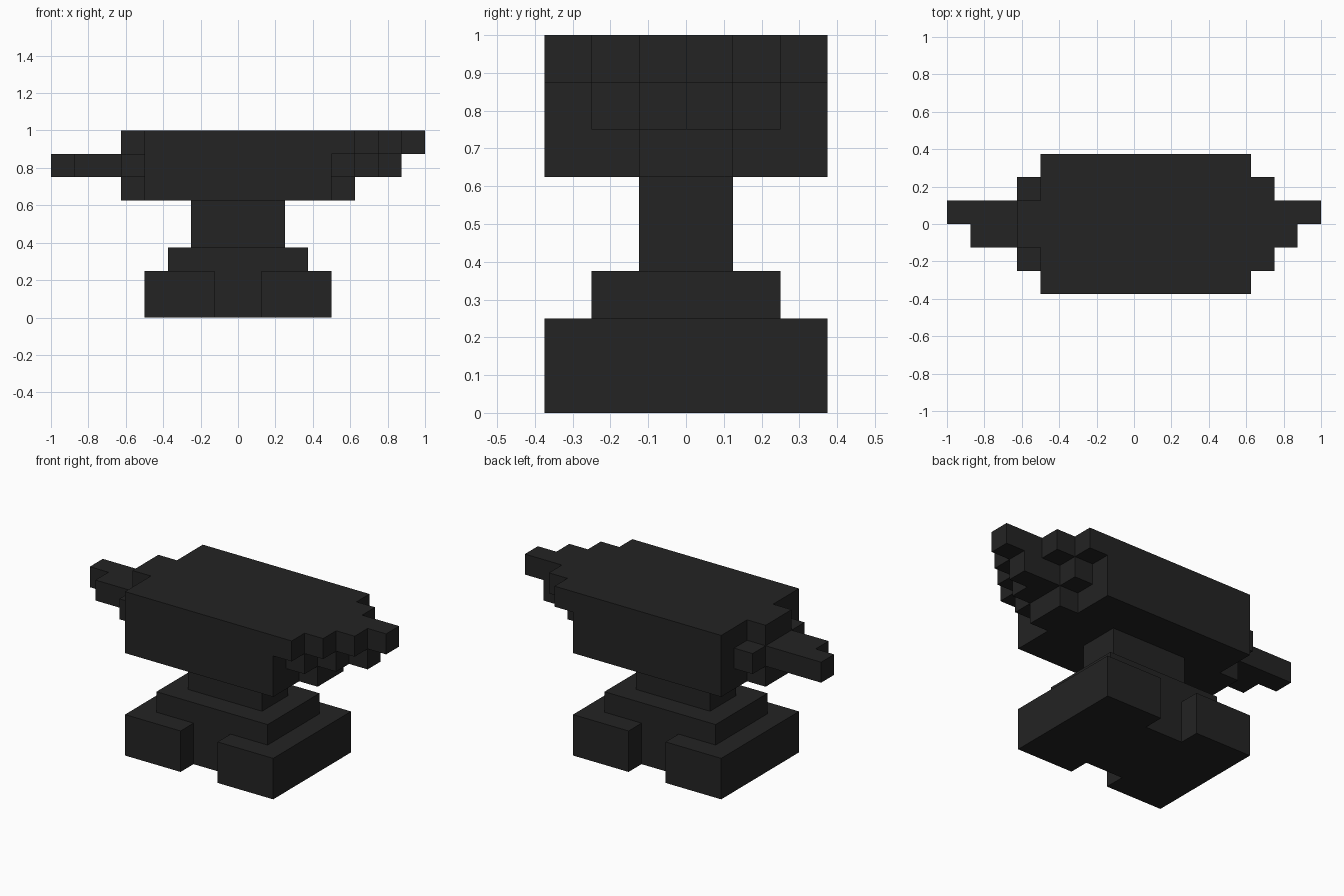
import bpy, bmesh, math
from mathutils import Vector

if "Cube" in bpy.data.objects:
    bpy.data.objects.remove(bpy.data.objects["Cube"])

U = 0.125  # one block of the model's grid

iron = bpy.data.materials.new("dark iron")
iron.diffuse_color = (0.017, 0.017, 0.017, 1)
iron.use_nodes = True
iron.node_tree.nodes["Principled BSDF"].inputs["Base Color"].default_value = iron.diffuse_color

# Each part is a few boxes in grid units: x0, x1, y0, y1, z0, z1
PARTS = {
    # foot with a notch in the front and the back
    "base": [(-4, 4, -2, 2, 0, 2)] + [
        (x, x + 3, y, y + 1, 0, 2) for x in (-4, 1) for y in (-3, 2)],
    "base_step": [(-3, 3, -2, 2, 2, 3)],
    "neck": [(-2, 2, -1, 1, 3, 5)],
    # main block with its overhanging top plate
    "body": [(-4, 4, -3, 3, 5, 8), (4, 5, -3, 3, 7, 8)],
    # stepped horn, tapering to an off-centre tip
    "horn": [(5, 6, -2, 2, 7, 8), (6, 7, -1, 1, 7, 8), (7, 8, 0, 1, 7, 8),
             (4, 5, -2, 2, 6, 7), (5, 6, -1, 1, 6, 7), (6, 7, 0, 1, 6, 7),
             (4, 5, -1, 1, 5, 6)],
    # cross-shaped collar and the bar behind it
    "heel_collar": [(-5, -4, -1, 1, 5, 8), (-5, -4, -2, 2, 6, 7)],
    "heel_bar": [(-7, -5, -1, 1, 6, 7), (-8, -7, 0, 1, 6, 7)],
}


def cells(boxes):
    return {(x, y, z) for x0, x1, y0, y1, z0, z1 in boxes
            for x in range(x0, x1) for y in range(y0, y1) for z in range(z0, z1)}


solid = set().union(*(cells(b) for b in PARTS.values()))


def build_part(name, boxes):
    """Skin the part's blocks, leaving out faces buried in the model."""
    bm = bmesh.new()
    for c in sorted(cells(boxes)):
        centre = Vector(c) + Vector((0.5, 0.5, 0.5))
        for axis in range(3):
            for s in (-1, 1):
                n = [0, 0, 0]
                n[axis] = s
                if tuple(a + b for a, b in zip(c, n)) in solid:
                    continue
                n = Vector(n)
                u = Vector([float(i == (axis + 1) % 3) for i in range(3)])
                v = n.cross(u)
                mid = centre + n * 0.5
                bm.faces.new([bm.verts.new((mid + (u * a + v * b) * 0.5) * U)
                              for a, b in ((-1, -1), (1, -1), (1, 1), (-1, 1))])
    bmesh.ops.remove_doubles(bm, verts=bm.verts, dist=0.001)
    bmesh.ops.dissolve_limit(bm, angle_limit=math.radians(1),
                             verts=bm.verts, edges=bm.edges)
    mesh = bpy.data.meshes.new(name)
    bm.to_mesh(mesh)
    bm.free()
    mesh.materials.append(iron)
    bpy.context.collection.objects.link(bpy.data.objects.new(name, mesh))


for part, boxes in PARTS.items():
    build_part(part, boxes)
